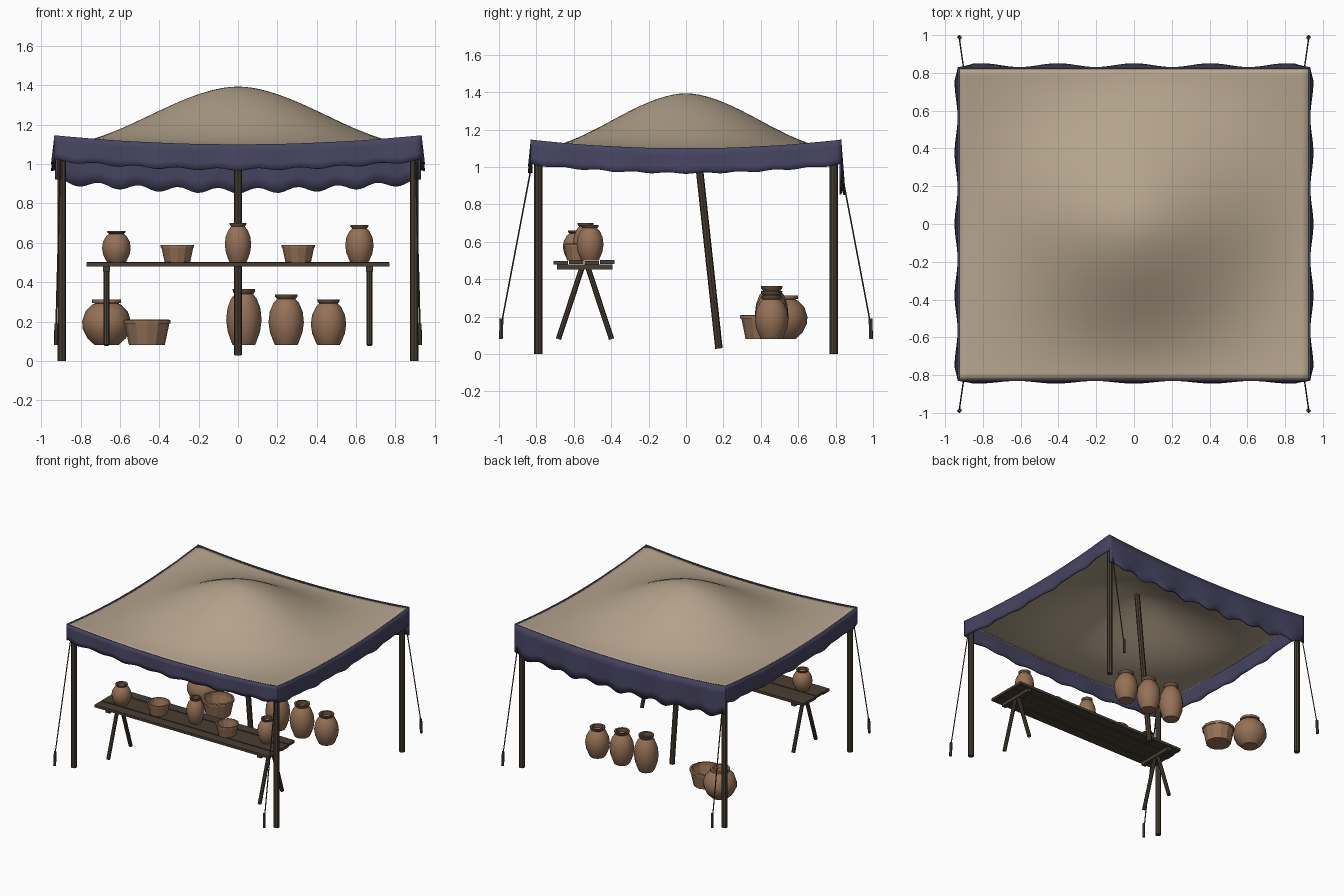
import bpy, bmesh, math
from mathutils import Vector

if "Cube" in bpy.data.objects:
    bpy.data.objects.remove(bpy.data.objects["Cube"])


def material(name, rgb):
    m = bpy.data.materials.new(name)
    m.diffuse_color = (*rgb, 1)
    m.use_nodes = True
    m.node_tree.nodes["Principled BSDF"].inputs["Base Color"].default_value = m.diffuse_color
    return m


CANVAS = material("beige canvas", (0.46, 0.37, 0.265))
NAVY = material("navy cloth", (0.062, 0.058, 0.118))
WOOD = material("dark wood", (0.066, 0.049, 0.033))
CLAY = material("brown clay", (0.30, 0.165, 0.093))
DARK = material("dark clay", (0.14, 0.08, 0.047))

HX, HY = 0.925, 0.822      # half sizes of the canopy


def finish(bm, name, mat, angle=None):
    bmesh.ops.recalc_face_normals(bm, faces=bm.faces)
    me = bpy.data.meshes.new(name)
    bm.to_mesh(me)
    bm.free()
    ob = bpy.data.objects.new(name, me)
    bpy.context.collection.objects.link(ob)
    for m in (mat if isinstance(mat, list) else [mat]):
        me.materials.append(m)
    if angle:
        me.shade_smooth()
        me.set_sharp_from_angle(angle=math.radians(angle))
    return ob


def rod(name, a, b, r, sides=8, mat=WOOD, r2=None):
    a, b = Vector(a), Vector(b)
    bm = bmesh.new()
    bmesh.ops.create_cone(bm, cap_ends=True, segments=sides, radius1=r,
                          radius2=r if r2 is None else r2, depth=(b - a).length)
    rot = (b - a).to_track_quat('Z', 'Y').to_matrix().to_4x4()
    rot.translation = (a + b) / 2
    bm.transform(rot)
    return finish(bm, name, mat)


def box(name, lo, hi, mat=WOOD):
    bm = bmesh.new()
    bmesh.ops.create_cube(bm, size=1)
    for v in bm.verts:
        v.co = [(lo[i] + hi[i]) / 2 + v.co[i] * (hi[i] - lo[i]) for i in range(3)]
    return finish(bm, name, mat)


def lathe(name, loc, profile, sides=12, angle=None, dark_rows=()):
    """Revolve (radius, height) points; rows listed in dark_rows get the dark colour."""
    bm = bmesh.new()
    rings = [[bm.verts.new((loc[0] + r * math.cos(2 * math.pi * k / sides),
                            loc[1] + r * math.sin(2 * math.pi * k / sides), loc[2] + z))
              for k in range(sides)] for r, z in profile]
    for i in range(len(rings) - 1):
        for k in range(sides):
            j = (k + 1) % sides
            f = bm.faces.new((rings[i][k], rings[i][j], rings[i + 1][j], rings[i + 1][k]))
            f.material_index = int(i in dark_rows)
    bm.faces.new(rings[0])
    bm.faces.new(rings[-1])
    return finish(bm, name, [CLAY, DARK], angle)


def grid(name, nu, nv, fn, mat, thick):
    bm = bmesh.new()
    vs = [[bm.verts.new(fn(i / nu, j / nv)) for j in range(nv + 1)] for i in range(nu + 1)]
    for i in range(nu):
        for j in range(nv):
            bm.faces.new((vs[i][j], vs[i + 1][j], vs[i + 1][j + 1], vs[i][j + 1]))
    ob = finish(bm, name, mat, 50)
    s = ob.modifiers.new("thickness", 'SOLIDIFY')
    s.thickness, s.offset = thick, 0
    return ob


# Canopy: sagging edges with a rounded peak
def hump(u):
    soft = (1.1 - math.sqrt(u * u + 0.01)) - 0.1 * u * u
    return 0.7 * math.cos(math.pi * u / 2) ** 2 + 0.3 * soft


def canopy_z(u, v):
    return 1.048 + 0.045 * (u * u + v * v) + 0.342 * hump(u) * hump(v)


def canopy_point(s, t):
    u, v = 2 * s - 1, 2 * t - 1
    return (u * HX, v * HY, canopy_z(u, v))


grid("canopy", 48, 48, canopy_point, CANVAS, 0.008)


# Valances: rippled hanging strips on the four edges, the back one deeper
def valance(name, axis, sign, depth, scallop, waves, ripple):
    def point(s, t):
        u = 2 * s - 1
        edge = min(1, (1 - abs(u)) * 12)
        out = 0.004 + t * edge * ripple * (0.5 + 0.5 * math.cos(waves * math.pi * u))
        z = 1.146 - 0.046 * (1 - u * u)
        z -= t * (depth + scallop * math.cos(2 * waves * math.pi * u))
        if axis == 'y':
            return (u * (HX + 0.005), sign * (HY + out), z)
        return (sign * (HX + out), u * (HY + 0.005), z)
    return grid(name, 72, 4, point, NAVY, 0.010)


valance("front_valance", 'y', -1, 0.127, 0.006, 4.5, 0.014)
valance("back_valance", 'y', 1, 0.235, 0.014, 4.6, 0.020)
valance("left_valance", 'x', -1, 0.132, 0.004, 4.4, 0.016)
valance("right_valance", 'x', 1, 0.132, 0.004, 4.4, 0.016)

# Corner posts with ties, guy ropes and pegs
for sx, nx in ((-1, "left"), (1, "right")):
    for sy, ny in ((-1, "front"), (1, "back")):
        n = f"{ny}_{nx}_"
        x, y = sx * 0.895, sy * 0.79
        rod(n + "post", (x, y, 0), (x, y, 1.125), 0.022)
        rod(n + "tie", (x, y, 1.07), (x, y, 1.105), 0.032, 8, CLAY)
        rod(n + "guy_rope", (sx * 0.90, sy * 0.81, 1.09), (sx * 0.925, sy * 0.985, 0.17), 0.004, 6)
        rod(n + "peg", (sx * 0.925, sy * 0.99, 0.08), (sx * 0.922, sy * 0.986, 0.19), 0.011, 6)

# Leaning centre pole
rod("centre_pole", (0, 0.176, 0.03), (0, 0.035, 1.33), 0.02)

# Trestle table
for k in range(4):
    y0 = -0.708 + k * 0.083
    dz = 0.003 * (k % 2)
    box(f"table_plank_{k + 1}", (-0.77 + dz, y0, 0.479 + dz), (0.77 - dz, y0 + 0.078, 0.499 + dz))
for sx, nx in ((-1, "left"), (1, "right")):
    x = sx * 0.668
    box(nx + "_table_batten", (x - 0.018, -0.69, 0.453), (x + 0.018, -0.392, 0.48))
    rod(nx + "_table_front_leg", (x, -0.555, 0.465), (x, -0.682, 0.08), 0.0145)
    rod(nx + "_table_back_leg", (x, -0.525, 0.465), (x, -0.398, 0.08), 0.0145)


# Pottery: vase, open basket and round pot
def vase(name, x, y, z, r, h):
    pts = [(0.62, 0), (0.68, 0.03), (0.92, 0.25), (1.0, 0.45), (0.93, 0.66), (0.72, 0.83),
           (0.52, 0.91), (0.62, 0.95), (0.64, 1.0), (0.46, 1.0), (0.42, 0.9)]
    lathe(name, (x, y, z), [(r * a, h * b) for a, b in pts], 12, 35, (6, 7, 8, 9))


def basket(name, x, y, z, r, h):
    pts = [(0.76, 0), (0.95, 0.84), (1.0, 0.84), (1.0, 0.98), (0.88, 1.0), (0.86, 0.8), (0.7, 0.3)]
    lathe(name, (x, y, z), [(r * a, h * b) for a, b in pts], 12)


T, G = 0.5, 0.08     # table top and ground-goods heights
vase("table_vase_left", -0.618, -0.585, T, 0.073, 0.16)
vase("table_vase_middle", 0.0, -0.537, T, 0.067, 0.20)
vase("table_vase_right", 0.617, -0.513, T, 0.072, 0.19)
basket("table_basket_left", -0.308, -0.56, T, 0.085, 0.09)
basket("table_basket_right", 0.306, -0.572, T, 0.085, 0.09)
vase("ground_vase_tall", 0.03, 0.458, G, 0.09, 0.285)
vase("ground_vase_middle", 0.245, 0.458, G, 0.09, 0.258)
vase("ground_vase_short", 0.46, 0.458, G, 0.09, 0.232)
basket("ground_basket", -0.463, 0.41, G, 0.12, 0.13)
lathe("round_pot", (-0.668, 0.525, G),
      [(0.06, 0), (0.098, 0.035), (0.122, 0.085), (0.124, 0.12), (0.108, 0.17), (0.075, 0.205),
       (0.058, 0.212), (0.074, 0.215), (0.074, 0.232), (0.055, 0.232), (0.05, 0.205)], 12, 35)
